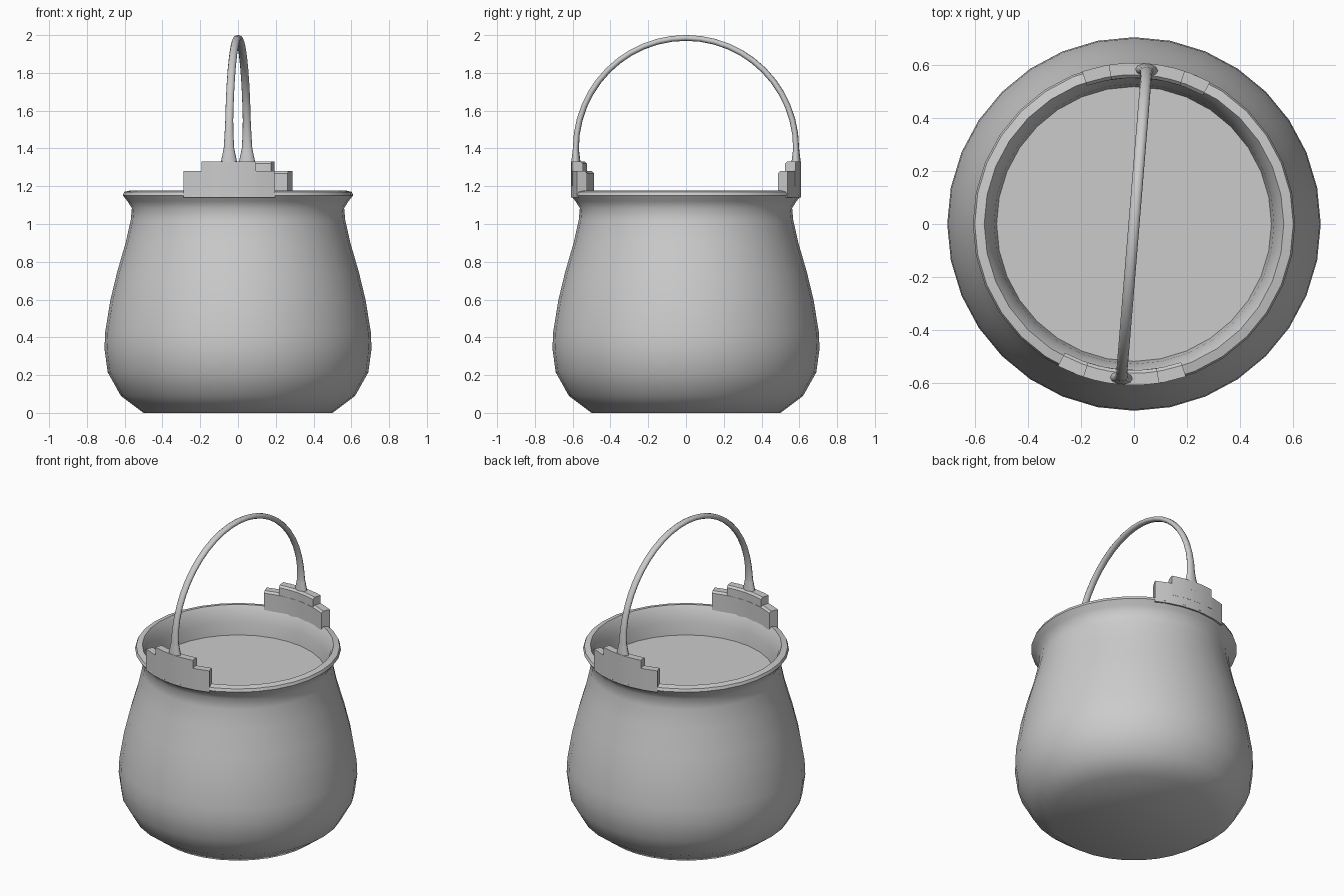
import bpy, bmesh
from math import sin, cos, pi, radians
from mathutils import Vector, Matrix

if "Cube" in bpy.data.objects:
    bpy.data.objects.remove(bpy.data.objects["Cube"])

SEG = 32
TWIST = radians(-4.7)   # the handle plane is turned slightly about z


def finish(bm, name, angle=50):
    bmesh.ops.remove_doubles(bm, verts=bm.verts, dist=1e-5)
    bmesh.ops.recalc_face_normals(bm, faces=bm.faces)
    me = bpy.data.meshes.new(name)
    bm.to_mesh(me)
    bm.free()
    ob = bpy.data.objects.new(name, me)
    bpy.context.collection.objects.link(ob)
    bpy.ops.object.select_all(action='DESELECT')
    ob.select_set(True)
    bpy.context.view_layer.objects.active = ob
    bpy.ops.object.shade_smooth_by_angle(angle=radians(angle))
    return ob


def skin(bm, rings, closed=True):
    """Bridge successive vertex rings and cap both ends."""
    rows = [[bm.verts.new(p) for p in r] for r in rings]
    n = len(rows[0])
    for a, b in zip(rows, rows[1:]):
        for i in range(n):
            j = (i + 1) % n
            bm.faces.new((a[i], a[j], b[j], b[i]))
    bm.faces.new(rows[0])
    bm.faces.new(rows[-1])


# Pot: lathed belly, flared lip, and the flat surface closing the neck
profile = [(.50, 0), (.62, .09), (.69, .215), (.707, .34), (.703, .43),
           (.675, .60), (.64, .745), (.595, .90), (.568, 1.02), (.562, 1.085),
           (.585, 1.12), (.61, 1.152), (.603, 1.17), (.567, 1.178),
           (.55, 1.15), (.53, 1.08), (.52, 1.0)]
bm = bmesh.new()
skin(bm, [[(r * cos(2 * pi * i / SEG), r * sin(2 * pi * i / SEG), z)
           for i in range(SEG)] for r, z in profile])
finish(bm, "pot")


# Stepped lugs: curved blocks following the rim
def arc_block(bm, mid, half, r0, r1, z0, z1, steps=6):
    rings = []
    for k in range(steps + 1):
        a = mid - half + 2 * half * k / steps
        rings.append([(r * cos(a), r * sin(a), z) for r, z in
                      ((r0, z0), (r1, z0), (r1, z1), (r0 + .012, z1), (r0, z1 - .012))])
    skin(bm, rings)


for name, mid in (("front_lug", -pi / 2), ("back_lug", pi / 2)):
    bm = bmesh.new()
    arc_block(bm, mid + TWIST, radians(23.5), .553, .61, 1.14, 1.28)
    arc_block(bm, mid + TWIST, radians(13.7), .553, .61, 1.2, 1.332)
    finish(bm, name, 30)

# Handle: half hoop with feet that widen into the lugs
# path stations: (y, z, path angle, half width across, half thickness)
R, CZ = .585, 1.4
stations = [(R, 1.27, 0, .055, .026), (R, 1.335, 0, .042, .024), (R, 1.38, 0, .032, .018)]
for k in range(25):
    t = pi * k / 24
    w = .021 + .007 * max(0, 1 - sin(t) / .2)
    stations.append((R * cos(t), CZ + R * sin(t), t, w, .016))
stations += [(-y, z, pi, w, h) for y, z, t, w, h in reversed(stations[:3])]
turn = Matrix.Rotation(TWIST, 3, 'Z')
rings = []
for y, z, t, w, h in stations:
    out = Vector((0, cos(t), sin(t)))
    rings.append([turn @ (Vector((w * cos(a), y, z)) + out * (h * sin(a)))
                  for a in (2 * pi * i / 10 for i in range(10))])
bm = bmesh.new()
skin(bm, rings)
finish(bm, "handle", 60)
